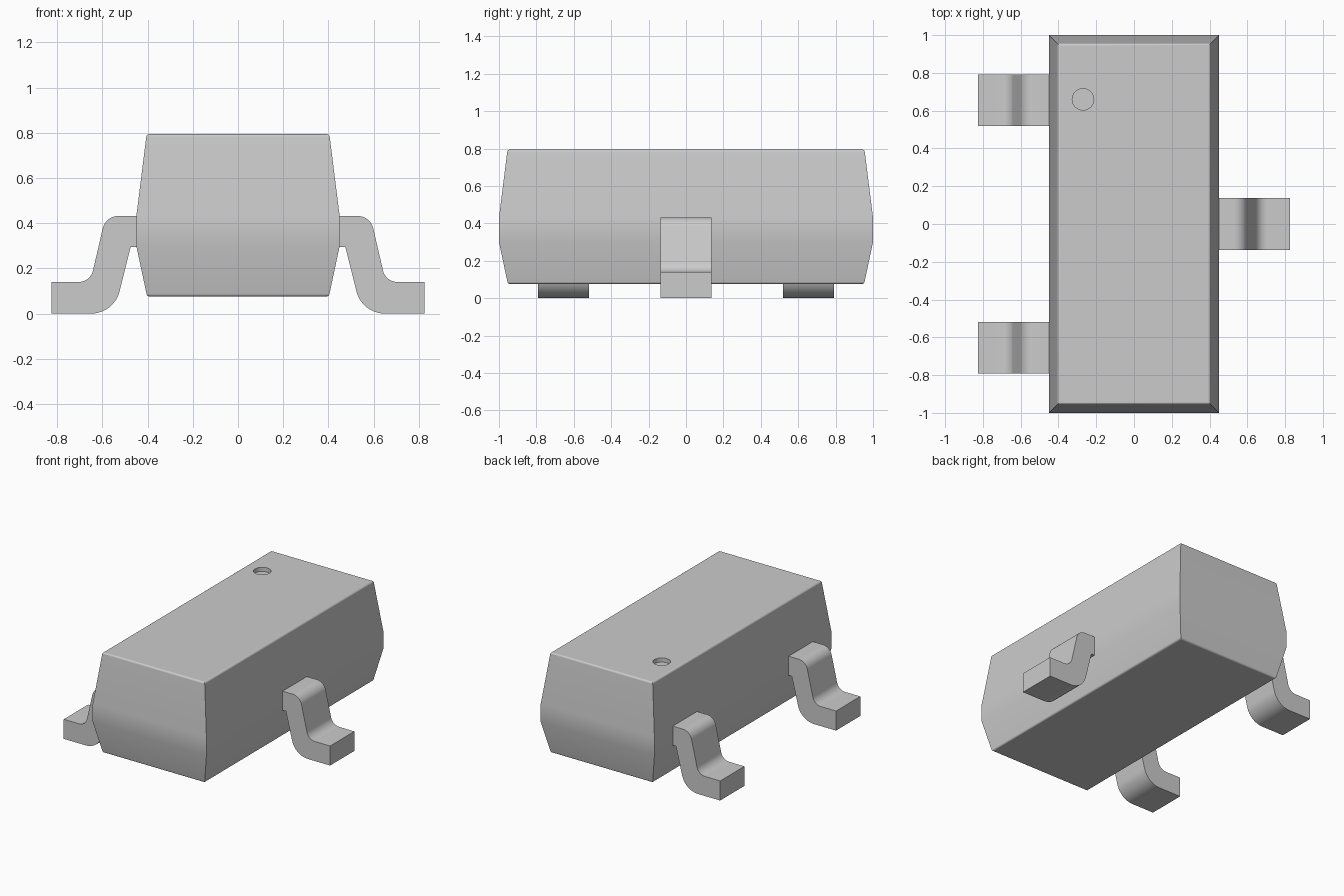
import bpy, bmesh
from math import radians, sin, cos

old = bpy.data.objects.get("Cube")
if old:
    bpy.data.objects.remove(old)

GREY = (0.6, 0.6, 0.6, 1)
grey = bpy.data.materials.new("light grey")
grey.use_nodes = True
grey.diffuse_color = GREY
grey.node_tree.nodes["Principled BSDF"].inputs["Base Color"].default_value = GREY


def finish(bm, name):
    bmesh.ops.recalc_face_normals(bm, faces=bm.faces)
    mesh = bpy.data.meshes.new(name)
    bm.to_mesh(mesh)
    bm.free()
    mesh.materials.append(grey)
    obj = bpy.data.objects.new(name, mesh)
    bpy.context.collection.objects.link(obj)
    return obj


def smooth(obj):
    bpy.ops.object.select_all(action="DESELECT")
    obj.select_set(True)
    bpy.context.view_layer.objects.active = obj
    bpy.ops.object.shade_smooth_by_angle(angle=radians(35))
    mod = obj.modifiers.new("flat face normals", "WEIGHTED_NORMAL")
    mod.keep_sharp = True


def arc(cx, cz, r, start, end, steps=8):
    angles = [radians(start + (end - start) * i / steps) for i in range(steps + 1)]
    return [(cx + r * cos(a), cz + r * sin(a)) for a in angles]


# Body: stacked rectangles, (inset from the widest outline, height)
R = 0.015
levels = arc(0.045 + R, 0.075 + R, -R, 90, 12, 4)
levels += [(0, 0.30), (0, 0.43)]
levels += arc(0.044 + R, 0.795 - R, -R, -8, -90, 4)
bm = bmesh.new()
rings = []
for inset, z in levels:
    x, y = 0.45 - inset, 1 - inset
    rings.append([bm.verts.new((sx * x, sy * y, z))
                  for sx, sy in ((-1, -1), (1, -1), (1, 1), (-1, 1))])
for low, high in zip(rings, rings[1:]):
    for i in range(4):
        j = (i + 1) % 4
        bm.faces.new((low[i], low[j], high[j], high[i]))
bm.faces.new(rings[0])
bm.faces.new(rings[-1])
body = finish(bm, "body")

# Round recess marking the first lead
bm = bmesh.new()
bmesh.ops.create_cone(bm, cap_ends=True, segments=32, radius1=0.057, radius2=0.057, depth=0.06)
bmesh.ops.translate(bm, verts=bm.verts, vec=(-0.27, 0.66, 0.795))
cutter = finish(bm, "recess_cutter")
cutter.hide_render = True
cutter.hide_viewport = True
cut = body.modifiers.new("recess", "BOOLEAN")
cut.object = cutter
cut.solver = "EXACT"
smooth(body)

# Leads: bent strip profile in x and z, extruded along y
profile = [(0.44, 0.432)]
profile += arc(0.53, 0.362, 0.07, 90, 14)
profile += arc(0.705, 0.205, 0.065, 194, 270)
profile += [(0.825, 0.14), (0.825, 0)]
profile += arc(0.65, 0.13, 0.13, 270, 194)
profile += [(0.475, 0.295), (0.44, 0.295)]


def lead(name, side, y):
    bm = bmesh.new()
    face = bm.faces.new([bm.verts.new((side * x, y - 0.137, z)) for x, z in profile])
    new = bmesh.ops.extrude_face_region(bm, geom=[face])["geom"]
    verts = [v for v in new if isinstance(v, bmesh.types.BMVert)]
    bmesh.ops.translate(bm, verts=verts, vec=(0, 0.274, 0))
    smooth(finish(bm, name))


lead("left_lead", 1, 0)
lead("right_front_lead", -1, -0.655)
lead("right_back_lead", -1, 0.655)
